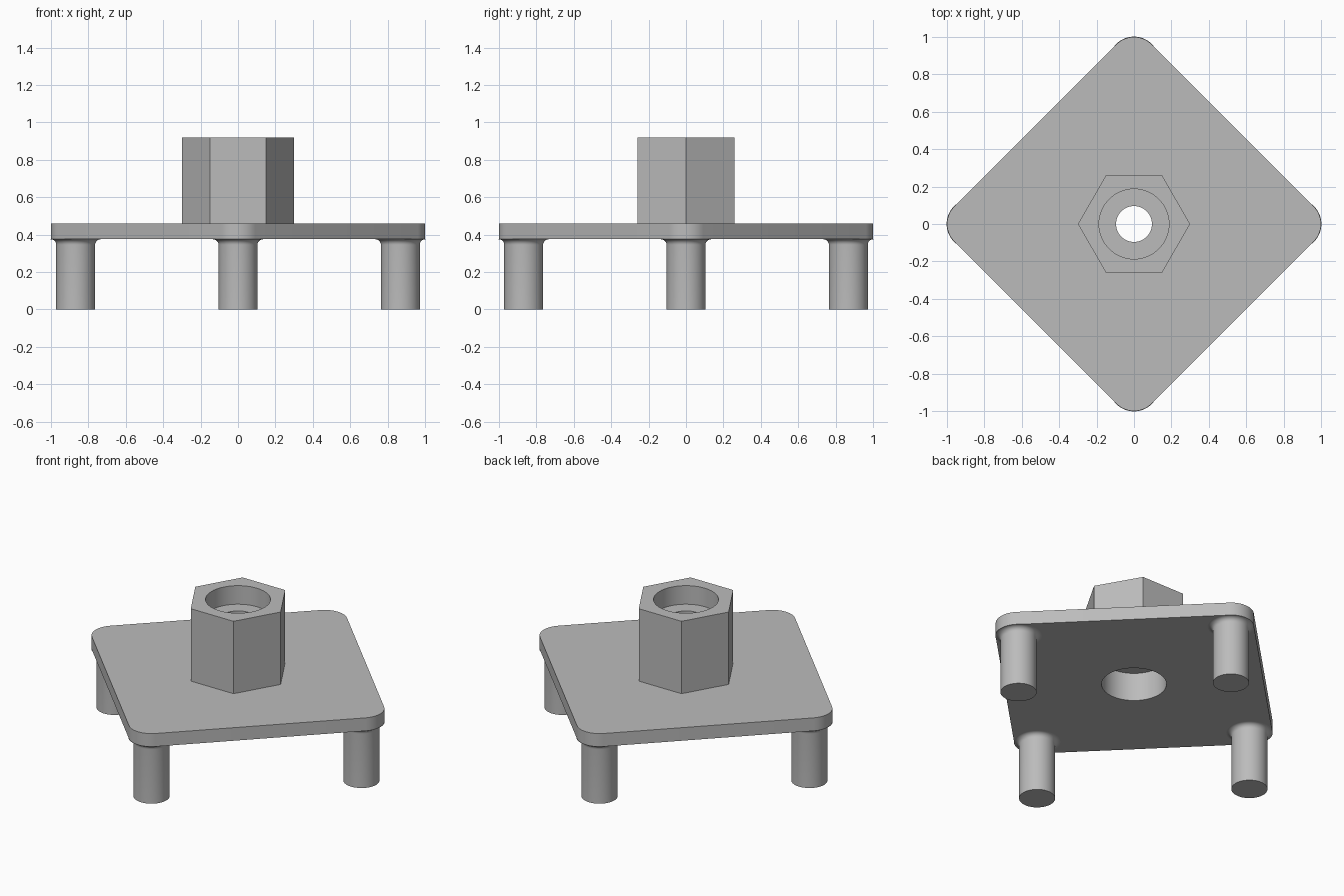
import bpy
import bmesh
from math import sin, cos, pi

cube = bpy.data.objects.get("Cube")
if cube:
    bpy.data.objects.remove(cube, do_unlink=True)

PLATE_LOW, PLATE_TOP, BOSS_TOP = 0.375, 0.458, 0.918
WEB_LOW, WEB_TOP = 0.555, 0.80
LEG_X, LEG_R, FILLET = 0.868, 0.104, 0.03
CORNER_R, HEX_R, BORE_R, HOLE_R = 0.132, 0.3, 0.187, 0.096

grey = bpy.data.materials.new("plain grey")
grey.use_nodes = True
colour = (0.5, 0.5, 0.5, 1)
grey.diffuse_color = colour
grey.node_tree.nodes["Principled BSDF"].inputs["Base Color"].default_value = colour


def circle(r, n=64):
    return [(r * cos(2 * pi * i / n), r * sin(2 * pi * i / n)) for i in range(n)]


def rounded_diamond(steps=12):
    points = []
    for corner in range(4):
        a = corner * pi / 2
        for i in range(steps + 1):
            b = a - pi / 4 + pi / 2 * i / steps
            points.append((LEG_X * cos(a) + CORNER_R * cos(b),
                           LEG_X * sin(a) + CORNER_R * sin(b)))
    return points


def add_loop(bm, points, z):
    verts = [bm.verts.new((x, y, z)) for x, y in points]
    for i, v in enumerate(verts):
        bm.edges.new((v, verts[i - 1]))
    return verts


def wall(bm, a, b):
    for i in range(len(a)):
        bm.faces.new((a[i - 1], a[i], b[i], b[i - 1]))


def flat_ring(bm, outer, inner):
    edges = []
    for loop in (outer, inner):
        edges += [bm.edges.get((v, loop[i - 1])) for i, v in enumerate(loop)]
    bmesh.ops.triangle_fill(bm, edges=edges, use_beauty=True)


def lathe(bm, profile):
    loops = [add_loop(bm, circle(r), z) for r, z in profile]
    for a, b in zip(loops, loops[1:]):
        wall(bm, a, b)
    return loops


def finish(bm, name, location=(0, 0, 0)):
    bmesh.ops.recalc_face_normals(bm, faces=bm.faces[:])
    mesh = bpy.data.meshes.new(name)
    bm.to_mesh(mesh)
    bm.free()
    mesh.materials.append(grey)
    obj = bpy.data.objects.new(name, mesh)
    obj.location = location
    bpy.context.collection.objects.link(obj)
    bpy.ops.object.select_all(action='DESELECT')
    obj.select_set(True)
    bpy.context.view_layer.objects.active = obj
    bpy.ops.object.shade_smooth_by_angle(angle=pi / 6)


# Base plate, open under the boss
bm = bmesh.new()
low = add_loop(bm, rounded_diamond(), PLATE_LOW)
top = add_loop(bm, rounded_diamond(), PLATE_TOP)
wall(bm, low, top)
flat_ring(bm, top, add_loop(bm, circle(HEX_R, 6), PLATE_TOP))
flat_ring(bm, low, add_loop(bm, circle(BORE_R), PLATE_LOW))
finish(bm, "base_plate")

# Hexagonal boss with a recess from each end and a narrow hole between
bm = bmesh.new()
low = add_loop(bm, circle(HEX_R, 6), PLATE_TOP)
top = add_loop(bm, circle(HEX_R, 6), BOSS_TOP)
wall(bm, low, top)
bore = lathe(bm, [(BORE_R, BOSS_TOP), (BORE_R, WEB_TOP), (HOLE_R, WEB_TOP),
                  (HOLE_R, WEB_LOW), (BORE_R, WEB_LOW), (BORE_R, PLATE_LOW)])
flat_ring(bm, top, bore[0])
finish(bm, "hex_boss")

# Four legs, flared into the plate
profile = [(LEG_R, 0)]
for i in range(9):
    a = pi / 2 * i / 8
    profile.append((LEG_R + FILLET * (1 - cos(a)),
                    PLATE_LOW - FILLET * (1 - sin(a))))
for name, dx, dy in (("left_leg", 1, 0), ("right_leg", -1, 0),
                     ("front_leg", 0, -1), ("back_leg", 0, 1)):
    bm = bmesh.new()
    loops = lathe(bm, profile)
    bm.faces.new(loops[0])
    finish(bm, name, (dx * LEG_X, dy * LEG_X, 0))
